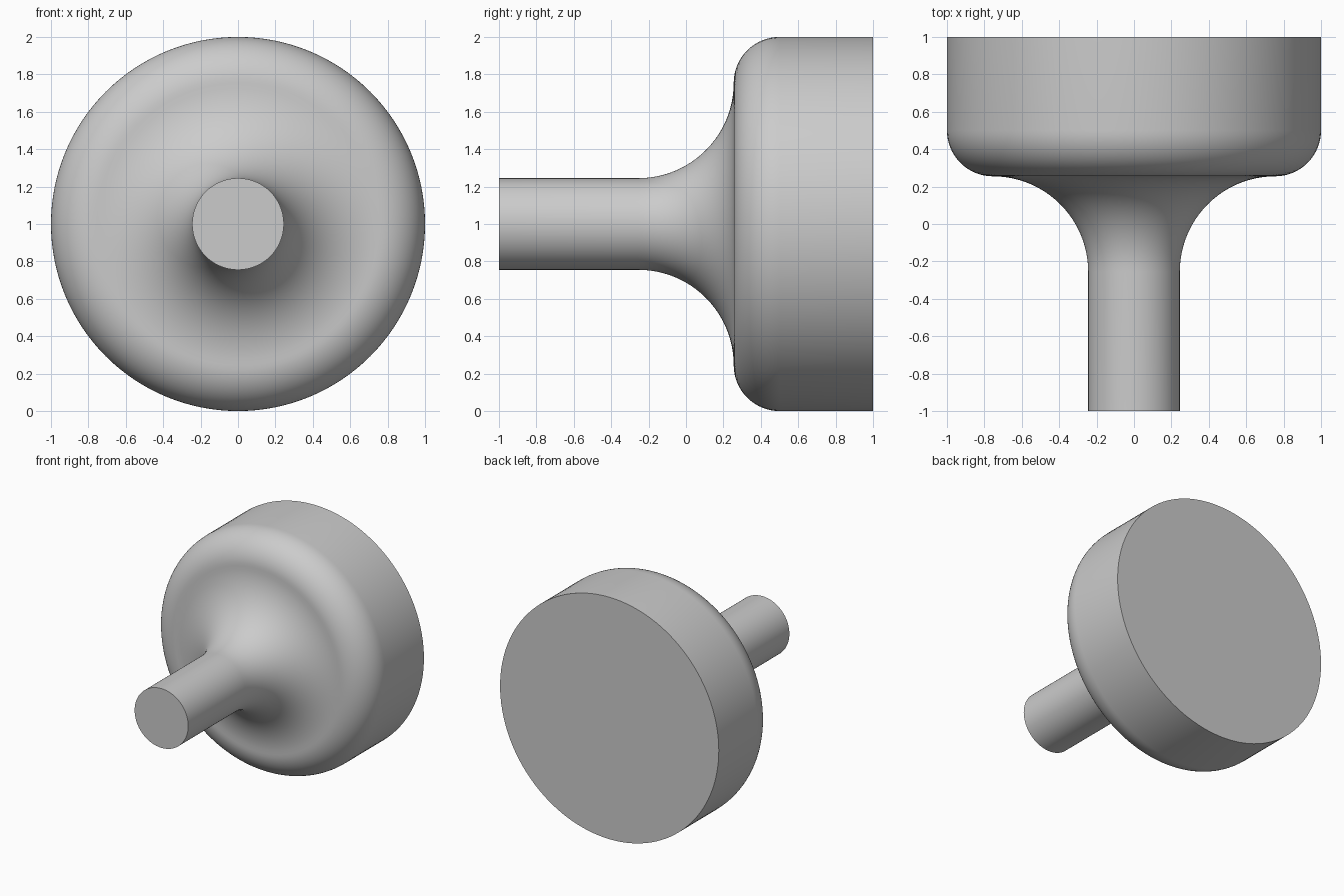
import bpy, bmesh
from math import sin, cos, pi

cube = bpy.data.objects.get("Cube")
if cube:
    bpy.data.objects.remove(cube, do_unlink=True)

# Plain grey material
GREY = (0.6, 0.6, 0.6, 1)
mat = bpy.data.materials.new("plain_grey")
mat.use_nodes = True
mat.diffuse_color = GREY
mat.node_tree.nodes["Principled BSDF"].inputs["Base Color"].default_value = GREY

SEGMENTS = 128
STEM_R, HEAD_R = 0.245, 1.0
FILLET, ROUND = 0.51, 0.245
FACE_Y = 0.255                      # front plane of the head
MID_R = STEM_R + FILLET             # radius where fillet meets the rounded rim


def arc(cr, cy, radius, start, end, steps):
    """Arc points as (radius, y) pairs."""
    angles = [start + (end - start) * i / steps for i in range(steps + 1)]
    return [(cr + radius * cos(a), cy + radius * sin(a)) for a in angles]


# Half profile: stem, concave fillet, rounded rim, straight head
fillet = arc(MID_R, FACE_Y - FILLET, FILLET, pi, pi / 2, 24)
rim = arc(MID_R, FACE_Y + ROUND, ROUND, -pi / 2, 0, 16)
profile = [(STEM_R, -1)] + fillet + rim[1:] + [(HEAD_R, 1)]

# Turn the profile around the y axis and cap both ends
bm = bmesh.new()
rings = []
for r, y in profile:
    rings.append([bm.verts.new((r * cos(2 * pi * i / SEGMENTS), y,
                                1 + r * sin(2 * pi * i / SEGMENTS)))
                  for i in range(SEGMENTS)])
for a, b in zip(rings, rings[1:]):
    for i in range(SEGMENTS):
        j = (i + 1) % SEGMENTS
        bm.faces.new((a[i], a[j], b[j], b[i]))
bm.faces.new(rings[0])
bm.faces.new(rings[-1])
bmesh.ops.recalc_face_normals(bm, faces=bm.faces)

mesh = bpy.data.meshes.new("knob_with_stem")
bm.to_mesh(mesh)
bm.free()
mesh.materials.append(mat)
knob = bpy.data.objects.new("knob_with_stem", mesh)
bpy.context.collection.objects.link(knob)

# Smooth sides, sharp cap edges
bpy.ops.object.select_all(action='DESELECT')
knob.select_set(True)
bpy.context.view_layer.objects.active = knob
bpy.ops.object.shade_smooth_by_angle(angle=pi / 6)
